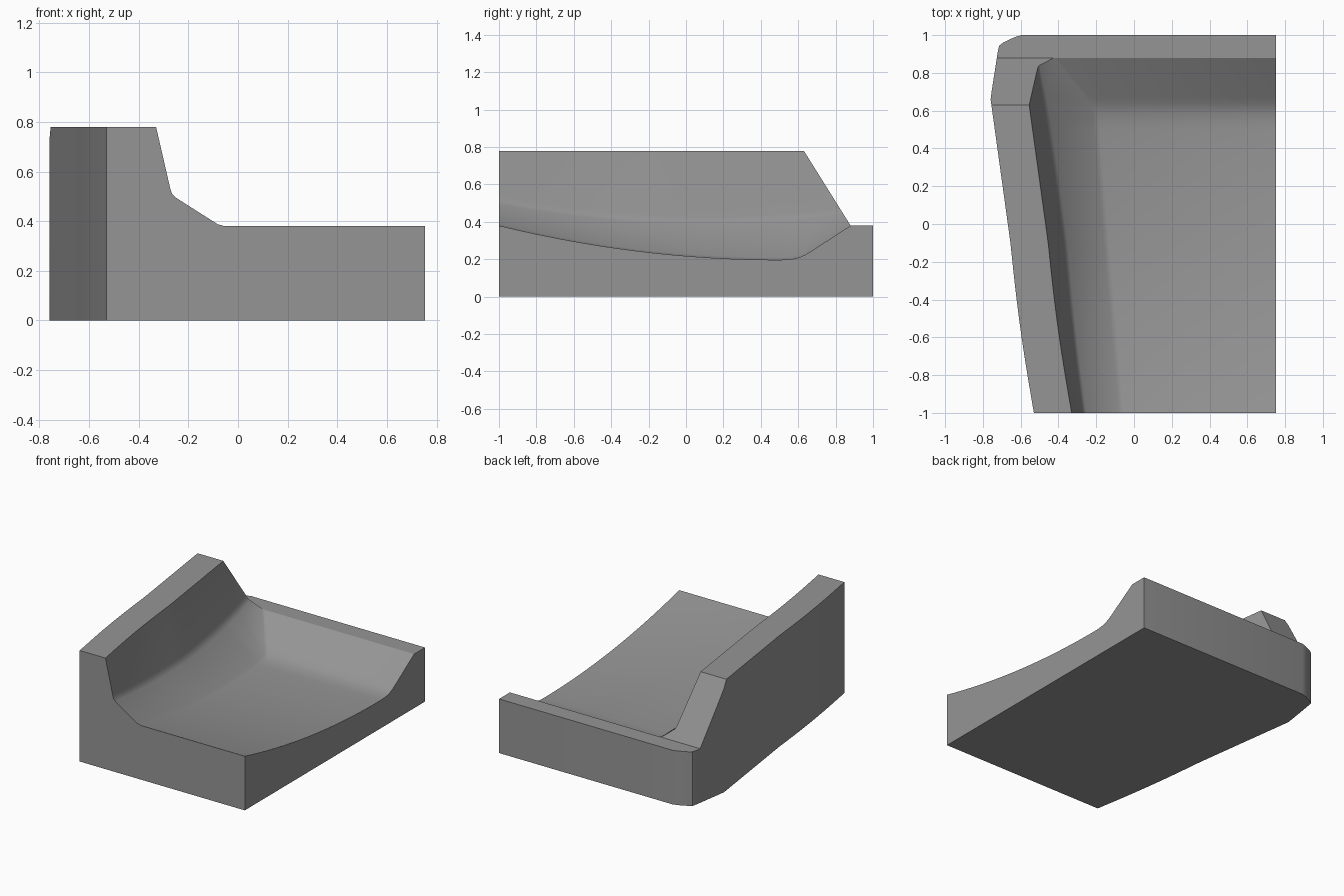
import bpy, bmesh, math

if "Cube" in bpy.data.objects:
    bpy.data.objects.remove(bpy.data.objects["Cube"])

grey = bpy.data.materials.new("mid grey")
grey.diffuse_color = (0.3, 0.3, 0.3, 1)
grey.use_nodes = True
grey.node_tree.nodes["Principled BSDF"].inputs["Base Color"].default_value = grey.diffuse_color


def loft(name, rings):
    """Closed solid through equal-length rings of points."""
    bm = bmesh.new()
    loops = [[bm.verts.new(p) for p in ring] for ring in rings]
    n = len(loops[0])
    for a, b in zip(loops, loops[1:]):
        for i in range(n):
            j = (i + 1) % n
            bm.faces.new((a[i], a[j], b[j], b[i]))
    bm.faces.new(loops[0])
    bm.faces.new(loops[-1])
    bmesh.ops.recalc_face_normals(bm, faces=bm.faces)
    mesh = bpy.data.meshes.new(name)
    bm.to_mesh(mesh)
    bm.free()
    obj = bpy.data.objects.new(name, mesh)
    bpy.context.collection.objects.link(obj)
    mesh.materials.append(grey)
    return obj


def cut(target, cutter):
    mod = target.modifiers.new("cut", 'BOOLEAN')
    mod.operation = 'DIFFERENCE'
    mod.solver = 'EXACT'
    mod.object = cutter
    bpy.context.view_layer.objects.active = target
    bpy.ops.object.modifier_apply(modifier=mod.name)
    bpy.data.objects.remove(cutter)


# Outer edge of the raised side, slanting outward to the back
def outer_x(y):
    bump = 0.01 * math.sin(math.pi * (y + 1) / 0.9) if -1 < y < -0.1 else 0
    return -0.53 - 0.138 * (y + 1) - bump


# Height of the hollow floor: a shallow curve, then a slope up to the rim
BEND = {0.54: 0.198, 0.58: 0.203, 0.61: 0.211, 0.64: 0.225, 0.67: 0.2435, 0.88: 0.38, 1.1: 0.523}


def floor_z(y):
    return BEND[y] if y in BEND else 0.197 + 0.183 * ((0.5 - y) / 1.5) ** 2


# Cross-section of the hollow at one y
def section(y):
    z = floor_z(y)
    fx = -0.07 - 0.084 * (y + 1)
    if y > 0.56:
        fx = -0.2 - 1.257 * (z - 0.203)
    cz = 0.40 + 0.105 * ((0.1 - y) / 1.1) ** 2
    if y > 1:
        cz = z + 0.07
    top = outer_x(y) + 0.2
    cx = top + 0.23 * (0.78 - cz)
    dx, dz = fx - cx, z - cz
    pts = [(top - 0.23 * 0.3, 1.08), (cx - 0.007, cz + 0.03), (cx, cz + 0.007),
           (cx + 0.07 * dx, cz + 0.07 * dz), (fx - 0.06 * dx, z - 0.06 * dz),
           (fx + 0.015, z), (1.0, z), (1.0, 1.08)]
    return [(x, y, h) for x, h in pts]


# Solid block with a rounded back corner
side = [-1 + 0.1 * i for i in range(17)] + [0.66]
outline = [(0.753, 1), (0.753, -1)] + [(outer_x(y), y) for y in side]
outline += [(-0.754, 0.7), (-0.72, 0.92), (-0.713, 0.945), (-0.69, 0.962), (-0.63, 0.99), (-0.595, 1)]
block = loft("hollowed_block", [[(x, y, z) for x, y in outline] for z in (0, 0.78)])

# Slanted end of the raised side and low back rim
profile = [(0.63, 0.78), (0.88, 0.38), (1.2, 0.38), (1.2, 1.0), (0.4925, 1.0)]
cut(block, loft("back_cutter", [[(x, y, z) for y, z in profile] for x in (-1.2, 1.2)]))

# Curved hollow
rows = [-1.08] + [-1 + 1.5 * i / 24 for i in range(25)] + list(BEND)
cut(block, loft("hollow_cutter", [section(y) for y in rows]))

bpy.ops.object.select_all(action='DESELECT')
block.select_set(True)
bpy.context.view_layer.objects.active = block
bpy.ops.object.shade_smooth_by_angle(angle=math.radians(30))
